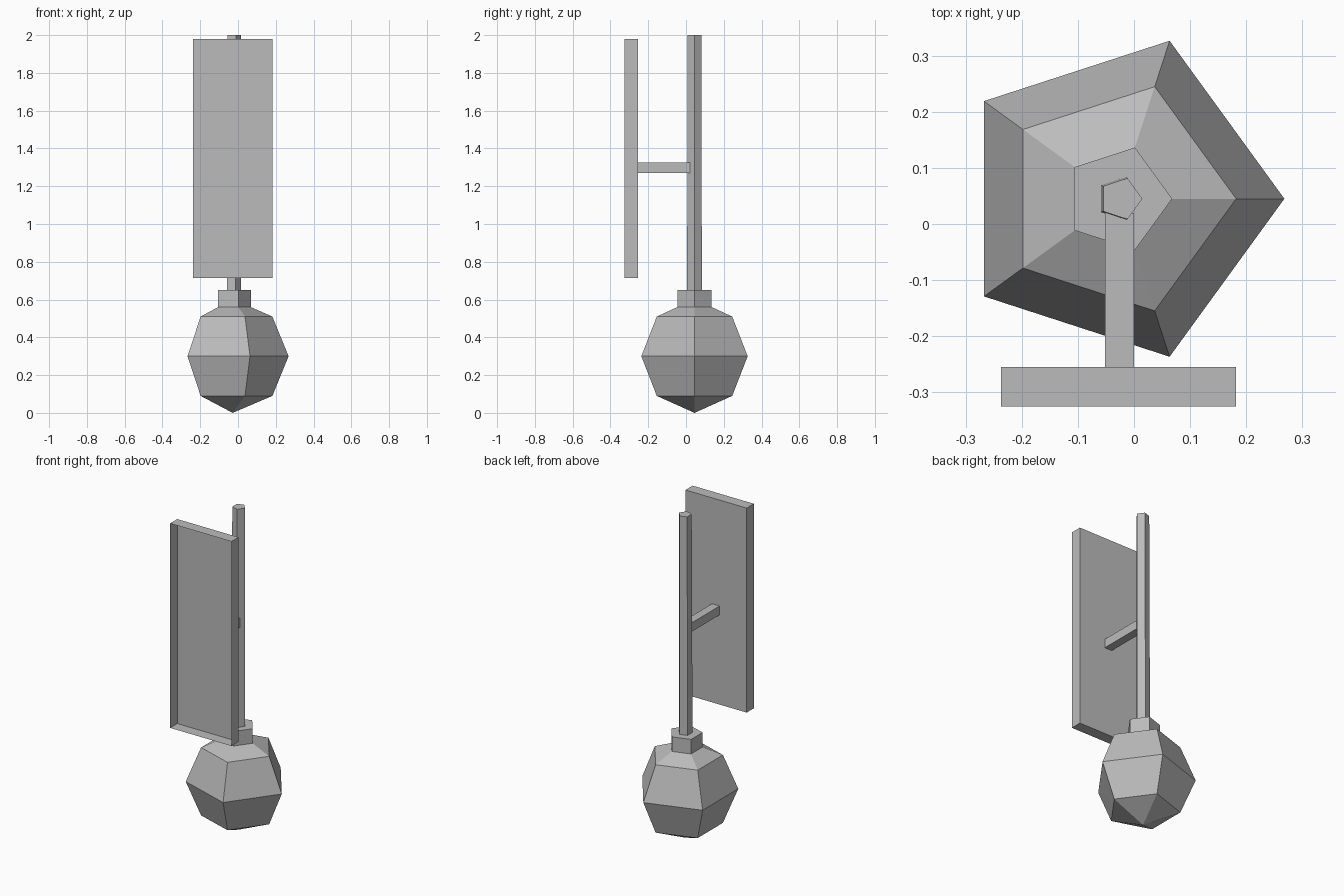
import bpy, bmesh, math
from mathutils import Vector

default = bpy.data.objects.get("Cube")
if default:
    bpy.data.objects.remove(default, do_unlink=True)

grey = bpy.data.materials.new("plain_grey")
grey.use_nodes = True
grey.diffuse_color = (0.5, 0.5, 0.5, 1)
grey.node_tree.nodes["Principled BSDF"].inputs["Base Color"].default_value = (0.5, 0.5, 0.5, 1)

SIDES = 5
AXIS_X, AXIS_Y = -0.028, 0.045


def finish(name, bm):
    mesh = bpy.data.meshes.new(name)
    bm.to_mesh(mesh)
    bm.free()
    mesh.materials.append(grey)
    obj = bpy.data.objects.new(name, mesh)
    bpy.context.collection.objects.link(obj)
    return obj


def lathe(name, profile):
    """Five-sided solid from (radius, z, x shift) rings; zero radius makes a tip."""
    bm = bmesh.new()
    rings = []
    for radius, z, shift in profile:
        count = SIDES if radius else 1
        rings.append([bm.verts.new((AXIS_X + shift + radius * math.cos(math.tau * i / SIDES),
                                    AXIS_Y + radius * math.sin(math.tau * i / SIDES), z))
                      for i in range(count)])
    for low, high in zip(rings, rings[1:]):
        for i in range(SIDES):
            j = (i + 1) % SIDES
            if len(low) == 1:
                bm.faces.new((low[0], high[j], high[i]))
            else:
                bm.faces.new((low[i], low[j], high[j], high[i]))
    for ring in (rings[0], rings[-1]):
        if len(ring) > 1:
            bm.faces.new(ring)
    bmesh.ops.recalc_face_normals(bm, faces=bm.faces)
    return finish(name, bm)


def box(name, low, high, open_front=False):
    bm = bmesh.new()
    bmesh.ops.create_cube(bm, size=1)
    low, high = Vector(low), Vector(high)
    bmesh.ops.scale(bm, vec=high - low, verts=bm.verts)
    bmesh.ops.translate(bm, vec=(low + high) / 2, verts=bm.verts)
    if open_front:
        bm.normal_update()
        front = [f for f in bm.faces if f.normal.y < -0.9]
        bmesh.ops.delete(bm, geom=front, context='FACES_ONLY')
    return finish(name, bm)


# Faceted bulb with its collar
lathe("bulb_and_collar", [(0, 0, 0), (0.21, 0.09, 0), (0.296, 0.3, 0), (0.21, 0.51, 0),
                          (0.096, 0.56, 0), (0.096, 0.65, 0)])

# Slim upright pole, slightly tapered
lathe("pole", [(0.041, 0.64, 0.002), (0.0385, 2.0, 0.0045)])

# Tray-like panel, open at the front, and the arm holding it
box("panel", (-0.237, -0.325, 0.715), (0.182, -0.255, 1.98), open_front=True)
box("support_arm", (-0.052, -0.255, 1.27), (0, 0.02, 1.325))
